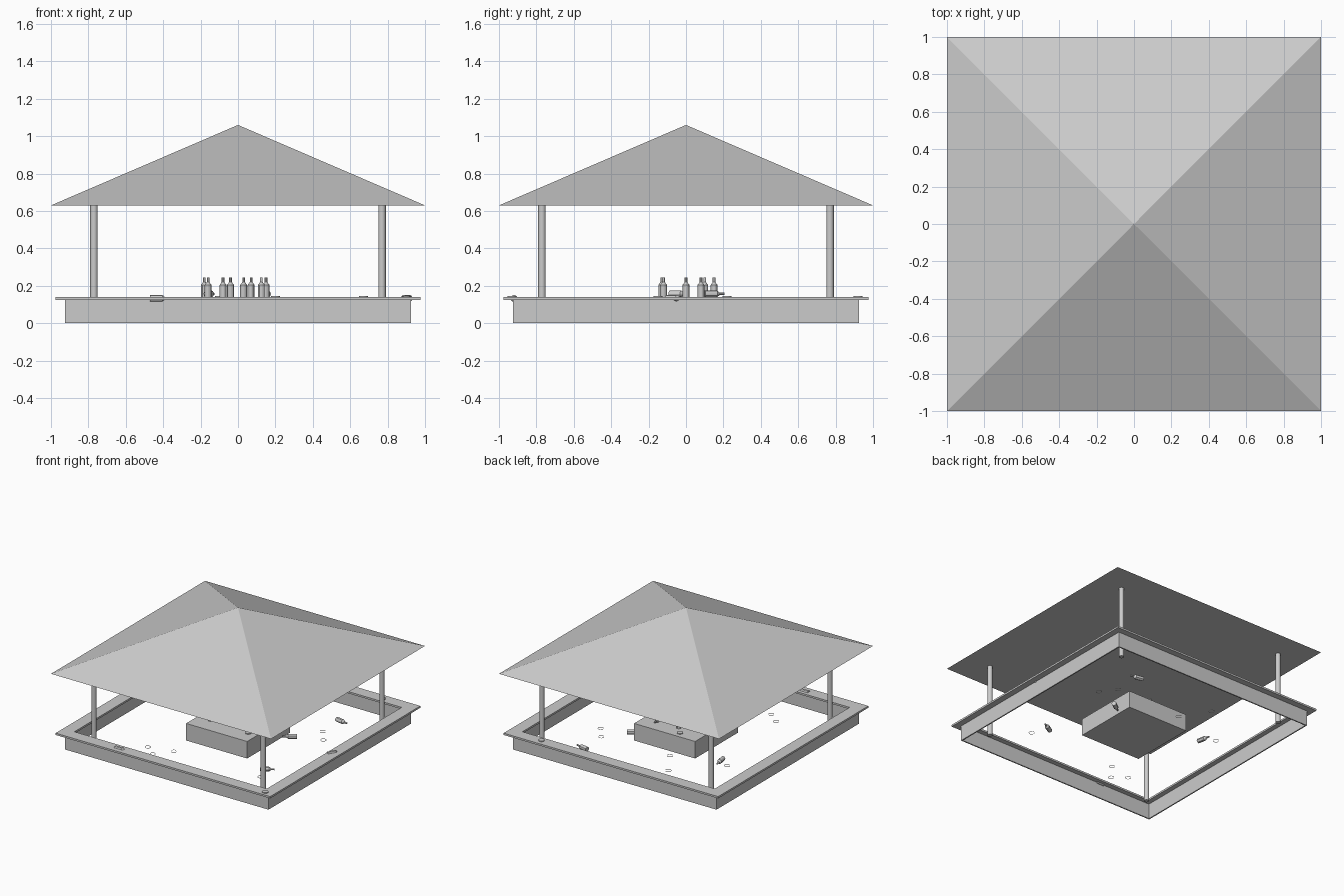
import bpy, bmesh, math
from mathutils import Matrix, Vector

cube = bpy.data.objects.get("Cube")
if cube:
    bpy.data.objects.remove(cube)

grey = bpy.data.materials.new("light_grey")
grey.use_nodes = True
GREY = (0.6, 0.6, 0.6, 1)
grey.diffuse_color = GREY
grey.node_tree.nodes["Principled BSDF"].inputs["Base Color"].default_value = GREY


def finish(name, bm, smooth=False):
    bmesh.ops.recalc_face_normals(bm, faces=bm.faces)
    mesh = bpy.data.meshes.new(name)
    bm.to_mesh(mesh)
    bm.free()
    mesh.materials.append(grey)
    ob = bpy.data.objects.new(name, mesh)
    bpy.context.collection.objects.link(ob)
    if smooth:
        bpy.ops.object.select_all(action="DESELECT")
        ob.select_set(True)
        bpy.context.view_layer.objects.active = ob
        bpy.ops.object.shade_smooth_by_angle()
    return ob


def square_ring(name, outer, inner, z0, z1):
    """Square frame swept from a rectangular section."""
    bm = bmesh.new()
    section = [(outer, z0), (outer, z1), (inner, z1), (inner, z0)]
    loops = [[bm.verts.new((sx * r, sy * r, z)) for sx, sy in
              ((1, 1), (-1, 1), (-1, -1), (1, -1))] for r, z in section]
    for i in range(4):
        a, b = loops[i], loops[(i + 1) % 4]
        for k in range(4):
            n = (k + 1) % 4
            bm.faces.new((a[k], a[n], b[n], b[k]))
    return finish(name, bm)


def cylinder(name, x, y, z0, z1, r, capped=True, sides=16):
    bm = bmesh.new()
    bmesh.ops.create_cone(bm, cap_ends=capped, segments=sides, radius1=r, radius2=r,
                          depth=z1 - z0,
                          matrix=Matrix.Translation((x, y, (z0 + z1) / 2)))
    return finish(name, bm, True)


# Bottle outline: radius and height
PROFILE = [(0.018, 0), (0.018, 0.065), (0.007, 0.08), (0.007, 0.105)]


def bottle(name, x, y, z, lying=None):
    bm = bmesh.new()
    sides = 12
    rings = [[bm.verts.new((r * math.cos(math.tau * i / sides),
                            r * math.sin(math.tau * i / sides), h))
              for i in range(sides)] for r, h in PROFILE]
    for a, b in zip(rings, rings[1:]):
        for i in range(sides):
            n = (i + 1) % sides
            bm.faces.new((a[i], a[n], b[n], b[i]))
    bm.faces.new(rings[0])
    bm.faces.new(rings[-1])
    move = Matrix.Translation((x, y, z))
    if lying is not None:
        move = (move @ Matrix.Rotation(math.radians(lying), 4, "Z")
                @ Matrix.Rotation(math.pi / 2, 4, "Y")
                @ Matrix.Translation((0, 0, -0.05)))
    bm.transform(move)
    return finish(name, bm, True)


# Pyramid roof with a flat underside
bm = bmesh.new()
bmesh.ops.create_cone(bm, cap_ends=True, segments=4, radius1=math.sqrt(2), radius2=0,
                      depth=0.43, matrix=Matrix.Translation((0, 0, 0.845))
                      @ Matrix.Rotation(math.pi / 4, 4, "Z"))
bmesh.ops.remove_doubles(bm, verts=bm.verts, dist=0.0001)
finish("roof", bm)

# Bar wall and counter
square_ring("bar_wall", 0.925, 0.915, 0, 0.125)
square_ring("counter_top", 0.975, 0.875, 0.125, 0.14)

# Posts
for sx in (-1, 1):
    for sy in (-1, 1):
        side = ("front" if sy < 0 else "back") + ("_left" if sx > 0 else "_right")
        cylinder(side + "_post", sx * 0.77, sy * 0.77, 0.035, 0.635, 0.02)

# Central island
bm = bmesh.new()
bmesh.ops.create_cube(bm, size=1, matrix=Matrix.Translation((0, 0, 0.07))
                      @ Matrix.Diagonal(Vector((0.555, 0.555, 0.14, 1))))
finish("island", bm)

# Standing bottles
for x, y in ((-0.18, 0.08), (-0.16, -0.13), (-0.08, 0.0), (-0.04, 0.15),
             (0.03, -0.12), (0.07, 0.1), (0.125, 0.0), (0.15, 0.08)):
    bottle("standing_bottle", x, y, 0.14)

# Lying bottles on the island, floor and counter
for x, y, z, turn in ((-0.15, -0.04, 0.157, 70), (0.15, 0.15, 0.157, 100),
                      (0.5, 0.63, 0.02, -10), (0.34, 0.19, 0.02, 215),
                      (0.53, -0.38, 0.02, 30), (-0.48, 0.24, 0.02, 100),
                      (-0.42, -0.92, 0.133, 0), (0.91, -0.06, 0.133, 60)):
    bottle("lying_bottle", x, y, z, turn)

# Small open rings scattered on the floor
for x, y in ((-0.42, -0.57), (-0.32, -0.65), (-0.22, -0.52), (0.58, 0.28),
             (0.57, -0.52), (0.49, 0.4), (-0.12, 0.38), (-0.26, 0.6), (-0.57, 0.28)):
    cylinder("floor_ring", x, y, 0.018, 0.022, 0.022, False)

# Coasters on the counter and island
for x, y, z in ((0.67, 0.92, 0.14), (0.9, -0.93, 0.14), (0.2, -0.15, 0.14),
                (-0.1, 0.22, 0.14)):
    cylinder("coaster", x, y, z, z + 0.006, 0.024)
